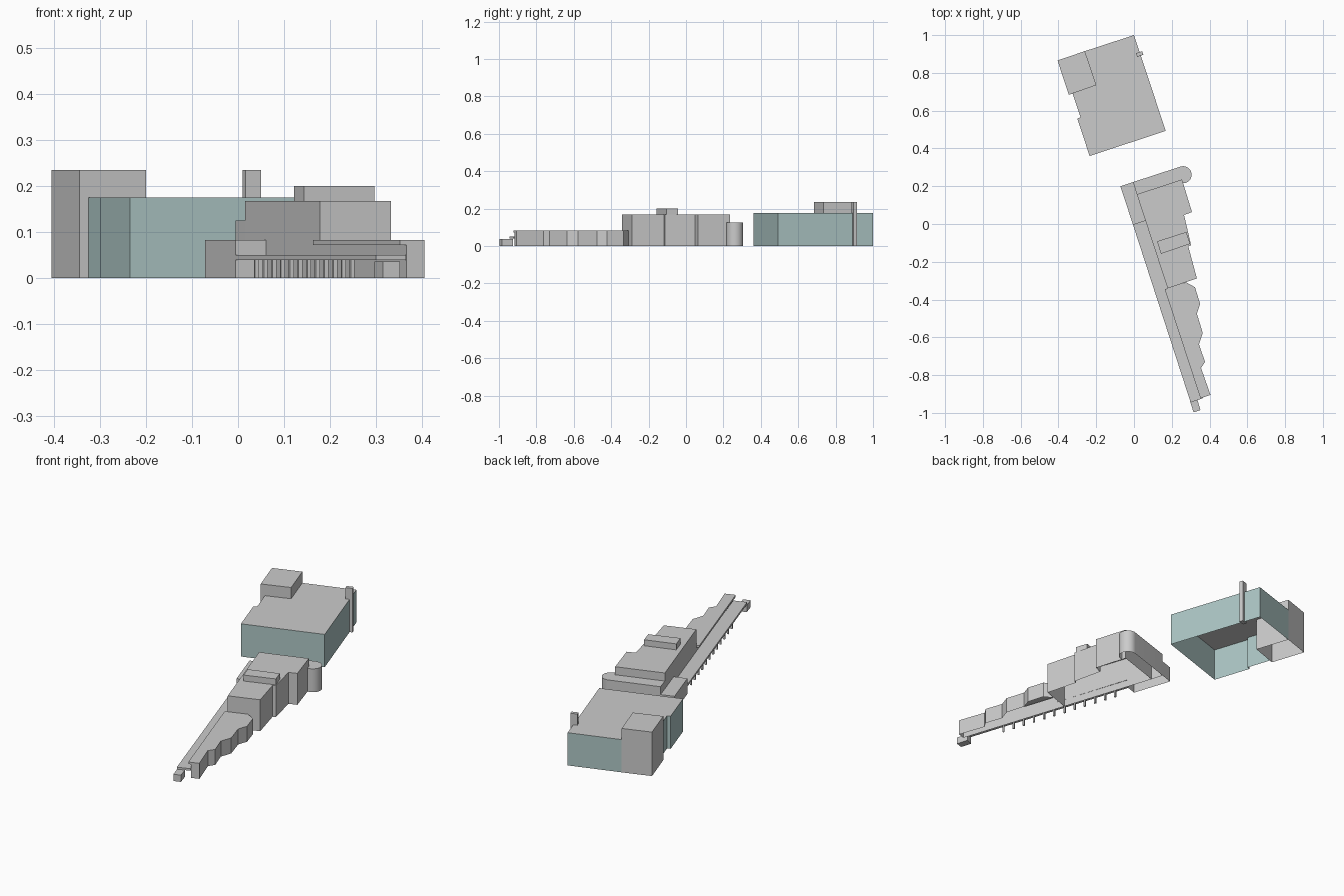
import bpy, bmesh, math
from mathutils import Vector

if "Cube" in bpy.data.objects:
    bpy.data.objects.remove(bpy.data.objects["Cube"])

ANG = math.atan(1 / 3)           # whole site is turned by this angle
U = Vector((math.cos(ANG), math.sin(ANG)))
V = Vector((-U.y, U.x))


def prism(name, pts, z0, z1, walls=True, top=True, bottom=False, skip=(), mat=None):
    """Extruded outline (counter-clockwise), open underneath unless bottom is set."""
    bm = bmesh.new()
    hi = [bm.verts.new((x, y, z1)) for x, y in pts]
    if top:
        bm.faces.new(hi)
    if walls:
        lo = [bm.verts.new((x, y, z0)) for x, y in pts]
        n = len(pts)
        for i in range(n):
            j = (i + 1) % n
            if i not in skip:
                bm.faces.new((lo[i], lo[j], hi[j], hi[i]))
        if bottom:
            bm.faces.new(lo[::-1])
    loose = [v for v in bm.verts if not v.link_faces]
    bmesh.ops.delete(bm, geom=loose, context='VERTS')
    me = bpy.data.meshes.new(name)
    bm.to_mesh(me)
    bm.free()
    ob = bpy.data.objects.new(name, me)
    bpy.context.collection.objects.link(ob)
    if mat:
        me.materials.append(mat)
    return ob


def rect(cx, cy, w, d):
    """Rectangle aligned with the site axes."""
    c = Vector((cx, cy))
    return [tuple(c + U * (sx * w / 2) + V * (sy * d / 2))
            for sx, sy in ((-1, -1), (1, -1), (1, 1), (-1, 1))]


glass = bpy.data.materials.new("teal_glass")
glass.diffuse_color = (0.42, 0.57, 0.56, 1)
glass.use_nodes = True
glass.node_tree.nodes["Principled BSDF"].inputs["Base Color"].default_value = glass.diffuse_color

# Rear hall: glazed walls, grey roof, notched around the tower
hall = [(-0.235, 0.36), (0.168, 0.493), (0, 1.0), (-0.26, 0.915), (-0.2, 0.735),
        (-0.325, 0.691), (-0.283, 0.565), (-0.3, 0.558)]
prism("hall_glass_walls", hall, 0, 0.175, top=False, skip=(3, 4), mat=glass)
prism("hall_roof", hall, 0, 0.175, walls=False)
prism("hall_tower", [(-0.345, 0.684), (-0.2, 0.735), (-0.26, 0.915), (-0.405, 0.866)], 0, 0.235)
prism("chimney", rect(0.03, 0.9, 0.035, 0.02), 0, 0.235, bottom=True)

# Main block with stepped east side
prism("main_block", [(0.015, 0.157), (0.178, -0.341), (0.333, -0.288), (0.287, -0.117),
                     (0.302, -0.112), (0.265, 0.048), (0.307, 0.063), (0.254, 0.236)], 0, 0.168)
prism("roof_penthouse", [(0.122, -0.092), (0.143, -0.158), (0.297, -0.105), (0.277, -0.042)],
      0.168, 0.2)

# North wing with a rounded east end
cx, cy, r = 0.26, 0.261, 0.045
arc = [(cx + r * math.cos(ANG + math.radians(a)), cy + r * math.sin(ANG + math.radians(a)))
       for a in range(-110, 91, 10)]
wing = prism("north_wing", [(-0.005, 0.222), (0.015, 0.157), (0.254, 0.236)] + arc, 0, 0.125)
bpy.context.view_layer.objects.active = wing
wing.select_set(True)
bpy.ops.object.shade_smooth_by_angle()

# Low west block
prism("west_block", [(-0.072, 0.2), (-0.005, -0.005), (0.061, 0.017), (-0.005, 0.222)], 0, 0.083)

# Saw-toothed south wing: recessed wall and overhanging roof
teeth = [(0.405, -0.905), (0.355, -0.762), (0.376, -0.73), (0.344, -0.637), (0.364, -0.577),
         (0.333, -0.475), (0.35, -0.423), (0.323, -0.335), (0.275, -0.308)]
prism("south_wing_walls", [(0.178, -0.341), (0.366, -0.918)] + teeth, 0, 0.072, top=False)
prism("south_wing_roof", [(0.163, -0.346), (0.352, -0.923)] + teeth, 0.072, 0.083)
prism("roof_soffit", [(0.163, -0.346), (0.178, -0.341), (0.366, -0.918), (0.352, -0.923)],
      0, 0.072, walls=False)

# Long canopy on a row of posts, ending in a small box
prism("canopy", [(-0.005, -0.005), (0.3, -0.945), (0.365, -0.922), (0.063, 0.018)],
      0.039, 0.05, bottom=True)
for i in range(12):
    t = i / 11
    prism(f"canopy_post_{i + 1}", rect(0.04 + 0.208 * t, -0.1 - 0.64 * t, 0.009, 0.009), 0, 0.039)
prism("canopy_end_box", [(0.297, -0.938), (0.315, -0.997), (0.352, -0.985), (0.334, -0.925)],
      0, 0.036, bottom=True)
